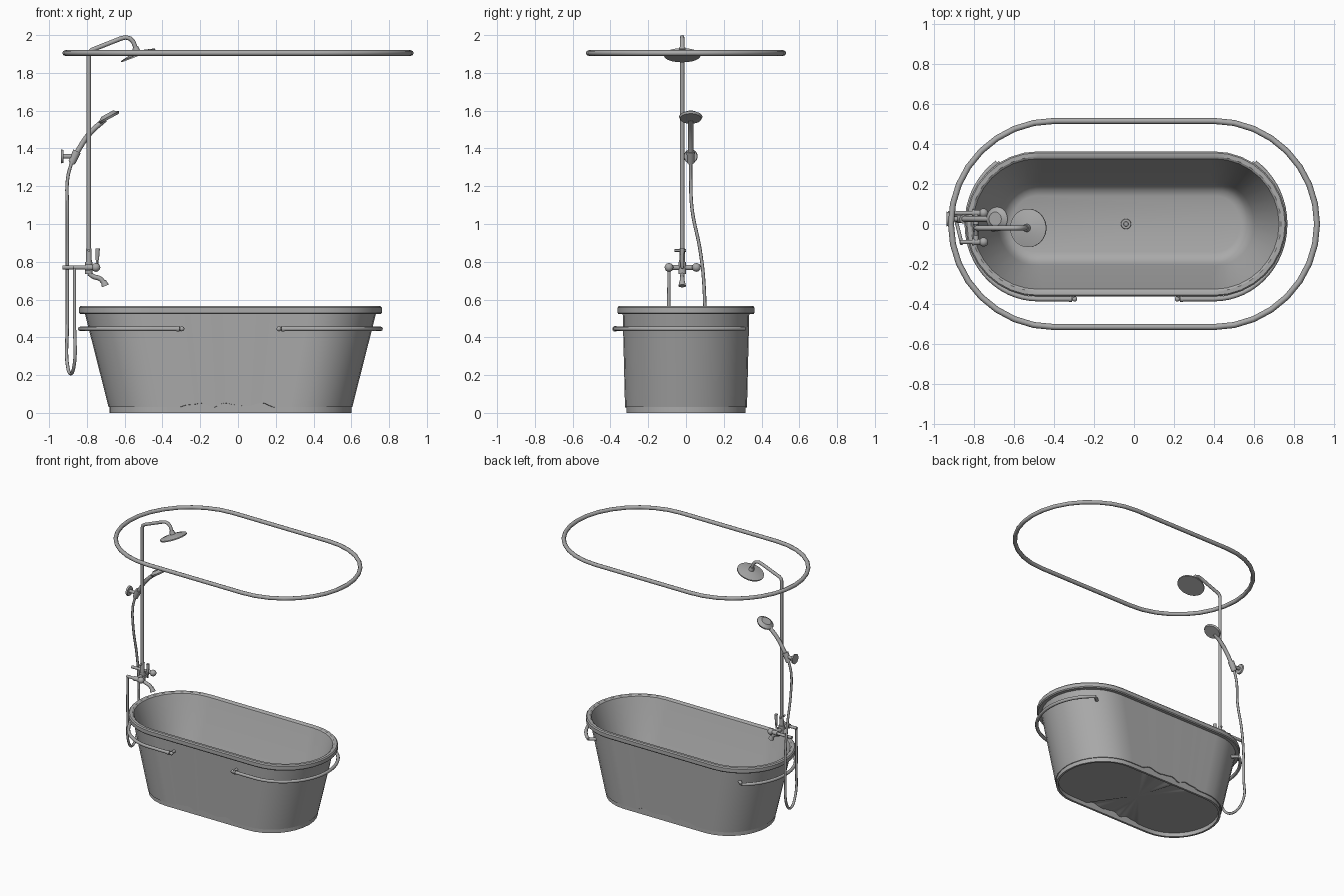
import bpy, bmesh
from math import pi, sin, cos, radians
from mathutils import Vector

if "Cube" in bpy.data.objects:
    bpy.data.objects.remove(bpy.data.objects["Cube"])

GREY = bpy.data.materials.new("plain grey")
GREY.use_nodes = True
GREY.diffuse_color = (0.4, 0.4, 0.4, 1)
GREY.node_tree.nodes["Principled BSDF"].inputs["Base Color"].default_value = (0.4, 0.4, 0.4, 1)

CX = -0.04   # tub centre
RY = -0.02   # riser line in y


def finish(obj, angle=35):
    obj.data.materials.clear()
    obj.data.materials.append(GREY)
    bpy.ops.object.select_all(action="DESELECT")
    obj.select_set(True)
    bpy.context.view_layer.objects.active = obj
    if obj.type == "CURVE":
        bpy.ops.object.convert(target="MESH")
    bpy.ops.object.shade_smooth_by_angle(angle=radians(angle))
    return bpy.context.object


def stadium(a, rx, ry, arc=16, straight=40):
    """Outline with straight half-length a and elliptical ends."""
    pts = []
    for side in (1, -1):
        for i in range(arc):
            t = -pi / 2 + pi * i / arc
            pts.append((side * (a + rx * cos(t)), side * ry * sin(t)))
        for i in range(straight):
            pts.append((side * (a - 2 * a * i / straight), side * ry))
    return pts


def loft(name, rings, lift=None, caps=True):
    """Skin outlines (z, a, rx, ry) in order; lift reshapes the first one."""
    bm = bmesh.new()
    loops = []
    for k, (z, a, rx, ry) in enumerate(rings):
        loops.append([bm.verts.new((CX + x, y, z + (lift(CX + x, y) if lift and k == 0 else 0)))
                      for x, y in stadium(a, rx, ry)])
    pairs = list(zip(loops, loops[1:]))
    if not caps:
        pairs.append((loops[-1], loops[0]))
    n = len(loops[0])
    for lo, hi in pairs:
        for i in range(n):
            j = (i + 1) % n
            bm.faces.new((lo[i], lo[j], hi[j], hi[i]))
    if caps:
        hub = bm.verts.new((CX, 0, rings[0][0]))
        for i in range(n):
            bm.faces.new((hub, loops[0][(i + 1) % n], loops[0][i]))
        bm.faces.new(loops[-1])
    bmesh.ops.recalc_face_normals(bm, faces=bm.faces)
    me = bpy.data.meshes.new(name)
    bm.to_mesh(me)
    bm.free()
    obj = bpy.data.objects.new(name, me)
    bpy.context.collection.objects.link(obj)
    return finish(obj)


def tube(name, pts, r, curved=False, cyclic=False, sides=2):
    cu = bpy.data.curves.new(name, "CURVE")
    cu.dimensions = "3D"
    cu.bevel_depth = r
    cu.bevel_resolution = sides
    cu.use_fill_caps = True
    cu.resolution_u = 8
    sp = cu.splines.new("BEZIER" if curved else "POLY")
    knots = sp.bezier_points if curved else sp.points
    knots.add(len(pts) - 1)
    for k, p in zip(knots, pts):
        if curved:
            k.co = p
            k.handle_left_type = k.handle_right_type = "AUTO"
        else:
            k.co = (*p, 1)
    sp.use_cyclic_u = cyclic
    obj = bpy.data.objects.new(name, cu)
    bpy.context.collection.objects.link(obj)
    return finish(obj, 50)


def cone(name, p, q, r1, r2, sides=24):
    """Round bar from p to q with its own radius at each end."""
    p, q = Vector(p), Vector(q)
    bpy.ops.mesh.primitive_cone_add(vertices=sides, radius1=r1, radius2=r2,
                                    depth=(q - p).length, location=(p + q) / 2)
    obj = bpy.context.object
    obj.rotation_euler = (q - p).to_track_quat("Z", "Y").to_euler()
    obj.name = name
    return finish(obj)


def ball(name, p, r):
    bpy.ops.mesh.primitive_uv_sphere_add(segments=20, ring_count=12, radius=r, location=p)
    bpy.context.object.name = name
    return finish(bpy.context.object)


# Tub shell, with a scalloped lower hem on the long sides
def hem(x, y):
    if abs(y) < 0.3 or not -0.3 < x < 0.2:
        return 0
    return 0.02 * abs(sin((x + 0.3) / 0.5 * 3 * pi)) + 0.004 * sin(x * 60)


loft("tub_shell", [
    (0.03, 0.34, 0.305, 0.323), (0.523, 0.44, 0.33, 0.335),
    (0.523, 0.44, 0.355, 0.358), (0.53, 0.44, 0.362, 0.363), (0.557, 0.44, 0.362, 0.363),
    (0.565, 0.44, 0.355, 0.356), (0.565, 0.44, 0.335, 0.336), (0.558, 0.44, 0.325, 0.326),
    (0.535, 0.44, 0.317, 0.318), (0.19, 0.45, 0.19, 0.208), (0.155, 0.45, 0.173, 0.192),
    (0.13, 0.45, 0.15, 0.17), (0.12, 0.45, 0.12, 0.14)], lift=hem)
loft("tub_base_skirt", [(0, 0.34, 0.30, 0.316), (0.06, 0.34, 0.30, 0.316),
                        (0.06, 0.34, 0.285, 0.30), (0, 0.34, 0.285, 0.30)], caps=False)

# Drain
cone("drain_flange", (CX, 0, 0.115), (CX, 0, 0.126), 0.028, 0.024)
cone("drain_plug", (CX, 0, 0.12), (CX, 0, 0.133), 0.014, 0.011)

# Grab rails wrapping each end of the tub
for s, side in ((1, "left"), (-1, "right")):
    def at(x, y, z=0.445):
        return (CX + s * x, y, z)
    path = [at(0.27, -0.375)]
    for i in range(25):
        t = radians(-90 + i * 145 / 24)
        path.append(at(0.44 + 0.355 * cos(t), 0.375 * sin(t)))
    tube(side + "_rail", path, 0.012)
    cone(side + "_rail_end", at(0.27, -0.375), at(0.285, -0.375), 0.015, 0.015)
    cone(side + "_rail_stem", at(0.255, -0.375), at(0.275, -0.375), 0.007, 0.007)
    ball(side + "_rail_knob", at(0.257, -0.375), 0.013)
    cone(side + "_front_bracket", at(0.262, -0.375), at(0.262, -0.32), 0.008, 0.012)
    cone(side + "_back_bracket", path[-1], at(0.6, 0.27), 0.010, 0.012)

# Curtain ring
tube("curtain_ring", [(x, y, 1.905) for x, y in stadium(0.4, 0.515, 0.515, 16, 1)],
     0.015, cyclic=True)

# Riser, overhead arm and rain head
tube("riser", [(-0.79, RY, 0.75), (-0.79, RY, 1.895), (-0.785, RY, 1.912), (-0.77, RY, 1.923),
               (-0.62, RY, 1.982), (-0.595, RY, 1.988), (-0.572, RY, 1.982),
               (-0.555, RY, 1.965), (-0.535, RY, 1.915)], 0.012)
tilt = Vector((0.35, 0, -0.937))
head = Vector((-0.53, RY, 1.897))
cone("rain_head_joint", head - tilt * 0.04, head, 0.016, 0.022)
cone("rain_head_dome", head - tilt * 0.016, head, 0.025, 0.092, 32)
cone("rain_head_plate", head, head + tilt * 0.008, 0.096, 0.096, 32)

# Mixer: valve body, two ball knobs, inlets and lever
tube("mixer_bar", [(-0.79, -0.09, 0.77), (-0.79, 0.055, 0.77)], 0.014)
cone("mixer_body", (-0.79, RY, 0.735), (-0.79, RY, 0.80), 0.02, 0.02)
cone("riser_collar", (-0.79, RY, 0.80), (-0.79, RY, 0.87), 0.016, 0.014)
for y, back in ((0.055, -0.93), (-0.09, -0.87)):
    tube("inlet_pipe", [(back, y, 0.77), (-0.76, y, 0.77)], 0.011)
    cone("valve_neck", (-0.81, y, 0.77), (-0.77, y, 0.77), 0.017, 0.014)
    ball("valve_knob", (-0.752, y, 0.77), 0.023)
tube("mixer_stem", [(-0.79, RY, 0.77), (-0.745, RY, 0.77), (-0.745, RY, 0.82)], 0.008)
cone("lever_grip", (-0.745, RY, 0.81), (-0.743, RY, 0.87), 0.009, 0.012)
tube("lever_cross", [(-0.79, -0.06, 0.86), (-0.79, 0.0, 0.86)], 0.007)

# Spout
tube("spout", [(-0.79, RY, 0.74), (-0.765, RY, 0.722), (-0.73, RY, 0.71), (-0.708, RY, 0.685)],
     0.013, curved=True)
cone("spout_mouth", (-0.713, RY, 0.70), (-0.702, RY, 0.672), 0.013, 0.02)

# Hand shower and its holder
HY = 0.025
tube("hand_shower_handle", [(-0.88, HY, 1.32), (-0.84, HY, 1.40), (-0.78, HY, 1.485),
                            (-0.705, HY, 1.553)], 0.014, curved=True)
face = Vector((0.48, 0, -0.877))
spray = Vector((-0.685, HY, 1.568))
cone("hand_shower_back", spray - face * 0.018, spray, 0.035, 0.06)
cone("hand_shower_face", spray, spray + face * 0.012, 0.062, 0.056)
cone("holder_plate", (-0.937, HY, 1.358), (-0.925, HY, 1.358), 0.037, 0.034)
cone("holder_arm", (-0.93, HY, 1.358), (-0.865, HY, 1.358), 0.012, 0.012)
cone("holder_cup", (-0.88, HY, 1.325), (-0.852, HY, 1.385), 0.019, 0.022)

# Hose looping below the mixer and back up to it
tube("hose", [(-0.88, HY, 1.33), (-0.902, HY, 1.24), (-0.903, 0.032, 1.08), (-0.903, 0.075, 0.86),
              (-0.903, 0.095, 0.68), (-0.904, 0.098, 0.45), (-0.905, 0.085, 0.27),
              (-0.885, 0.0, 0.207), (-0.865, -0.08, 0.27), (-0.865, -0.09, 0.45),
              (-0.865, -0.09, 0.77)], 0.009, curved=True)
